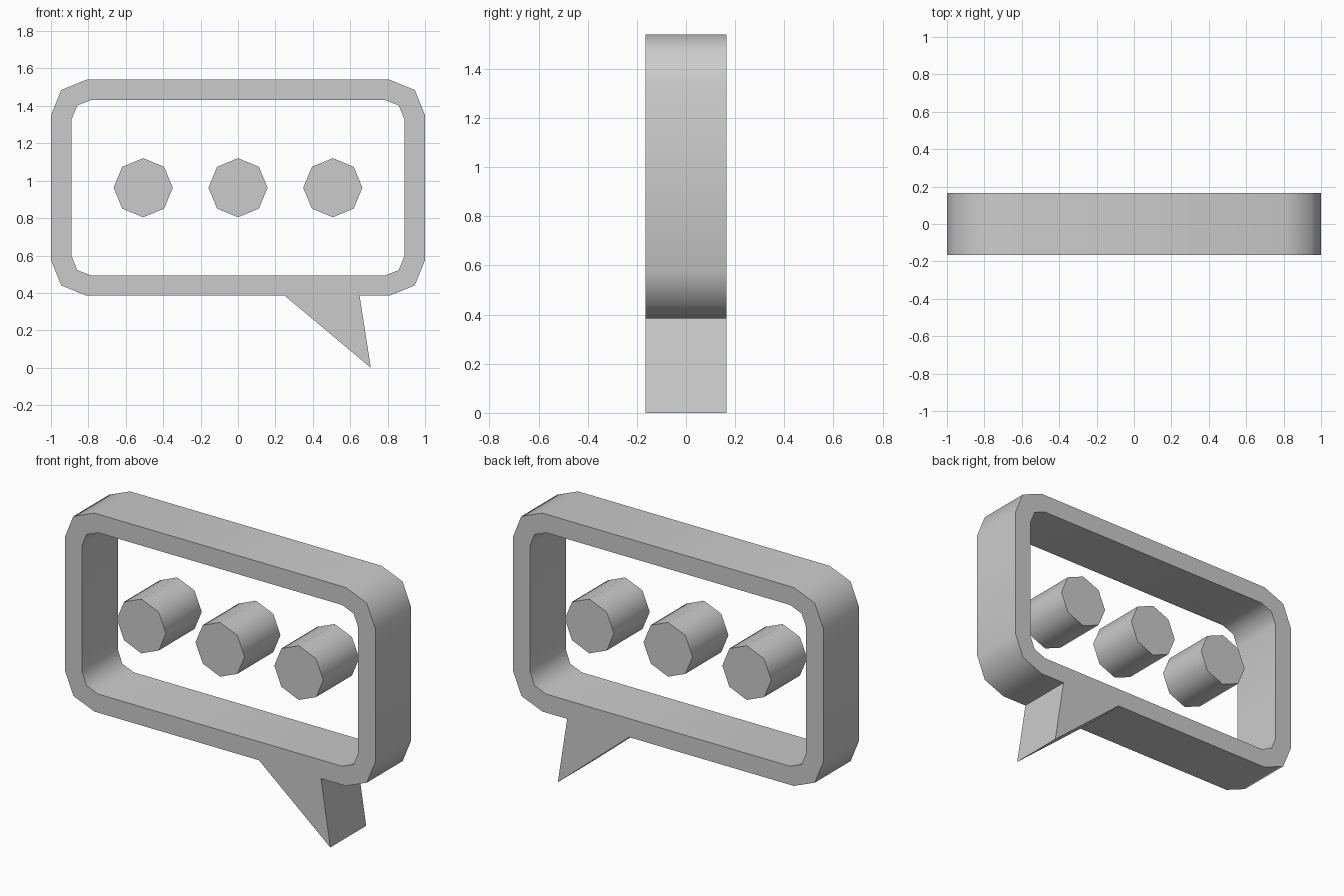
import bpy, bmesh, math
from mathutils import Vector

cube = bpy.data.objects.get("Cube")
if cube:
    bpy.data.objects.remove(cube, do_unlink=True)

HALF_DEPTH = 0.165
LOW, HIGH = 0.385, 1.54
MID = (LOW + HIGH) / 2

grey = bpy.data.materials.new("light grey")
grey.use_nodes = True
colour = (0.6, 0.6, 0.6, 1)
grey.diffuse_color = colour
grey.node_tree.nodes["Principled BSDF"].inputs["Base Color"].default_value = colour


def rounded_rect(half_w, half_h, cut, inset):
    """Counterclockwise outline from the lower right, three points per corner."""
    corner = [(half_w, half_h - cut), (half_w - inset, half_h - inset), (half_w - cut, half_h)]
    points = []
    for sx, sz in ((1, -1), (1, 1), (-1, 1), (-1, -1)):
        run = corner if sx * sz > 0 else corner[::-1]
        points += [(sx * x, MID + sz * z) for x, z in run]
    return points


def extruded(name, outlines, sharp_points=()):
    """Fill outlines (later ones are holes) and extrude them front to back."""
    bm = bmesh.new()
    edges = []
    for outline in outlines:
        verts = [bm.verts.new((x, -HALF_DEPTH, z)) for x, z in outline]
        edges += [bm.edges.new((a, b)) for a, b in zip(verts, verts[1:] + verts[:1])]
    bmesh.ops.triangle_fill(bm, edges=edges, use_beauty=True, normal=Vector((0, -1, 0)))
    back = bmesh.ops.extrude_face_region(bm, geom=bm.faces[:], use_keep_orig=True)
    moved = [g for g in back["geom"] if isinstance(g, bmesh.types.BMVert)]
    bmesh.ops.translate(bm, verts=moved, vec=(0, 2 * HALF_DEPTH, 0))
    bmesh.ops.recalc_face_normals(bm, faces=bm.faces[:])
    # Creases running front to back at the chosen outline points
    for e in bm.edges:
        a, b = (v.co for v in e.verts)
        if abs(a.y - b.y) > HALF_DEPTH:
            for x, z in sharp_points:
                if abs(a.x - x) + abs(a.z - z) + abs(b.x - x) + abs(b.z - z) < 0.001:
                    e.smooth = False
    mesh = bpy.data.meshes.new(name)
    bm.to_mesh(mesh)
    bm.free()
    mesh.materials.append(grey)
    obj = bpy.data.objects.new(name, mesh)
    bpy.context.collection.objects.link(obj)
    bpy.ops.object.select_all(action='DESELECT')
    obj.select_set(True)
    bpy.context.view_layer.objects.active = obj
    bpy.ops.object.shade_smooth_by_angle(angle=math.radians(60), keep_sharp_edges=True)
    return obj


# Speech bubble frame with its pointed tail
half_h = (HIGH - LOW) / 2
tail = [(0.25, LOW), (0.71, 0), (0.65, LOW)]
outer = rounded_rect(1, half_h, 0.19, 0.055) + tail
inner = rounded_rect(0.89, half_h - 0.108, 0.105, 0.03)
extruded("bubble_frame", [outer, inner], tail)

# Three octagonal dots
for name, cx in (("right_dot", -0.507), ("middle_dot", 0), ("left_dot", 0.507)):
    ring = [(cx + 0.158 * math.cos(i * math.pi / 4), MID + 0.158 * math.sin(i * math.pi / 4))
            for i in range(8)]
    extruded(name, [ring])
